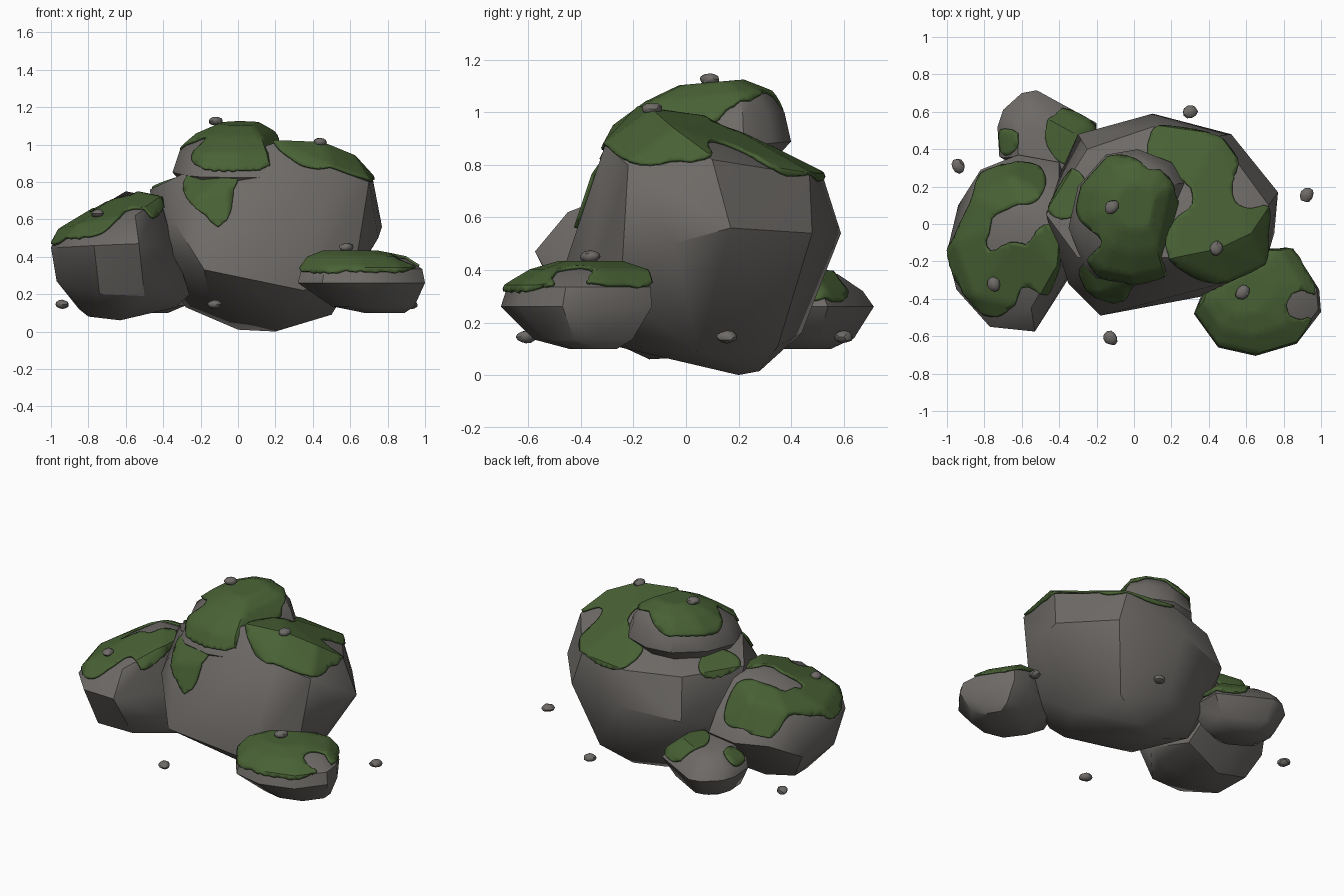
import bpy, bmesh, math, random
from mathutils import Vector, noise

if "Cube" in bpy.data.objects:
    bpy.data.objects.remove(bpy.data.objects["Cube"])

random.seed(4)


def material(name, rgb):
    m = bpy.data.materials.new(name)
    m.diffuse_color = (*rgb, 1)
    m.use_nodes = True
    m.node_tree.nodes["Principled BSDF"].inputs["Base Color"].default_value = m.diffuse_color
    return m


STONE = material("stone", (0.155, 0.145, 0.135))
MOSS = material("moss", (0.065, 0.12, 0.035))


def add_object(name, bm, mat, angle):
    me = bpy.data.meshes.new(name)
    bm.to_mesh(me)
    bm.free()
    me.materials.append(mat)
    ob = bpy.data.objects.new(name, me)
    bpy.context.collection.objects.link(ob)
    bpy.ops.object.select_all(action='DESELECT')
    ob.select_set(True)
    bpy.context.view_layer.objects.active = ob
    bpy.ops.object.shade_smooth_by_angle(angle=math.radians(angle))
    return ob


def rock(name, pts):
    """Faceted boulder: convex hull of its corner points."""
    bm = bmesh.new()
    for p in pts:
        bm.verts.new(p)
    res = bmesh.ops.convex_hull(bm, input=bm.verts[:])
    junk = {v for v in res["geom_interior"] + res["geom_unused"]
            if isinstance(v, bmesh.types.BMVert)}
    bmesh.ops.delete(bm, geom=list(junk), context='VERTS')
    bmesh.ops.recalc_face_normals(bm, faces=bm.faces[:])
    return add_object(name, bm, STONE, 35)


def stacked(outline, levels, tilt=0):
    """Corner points from a plan outline scaled and shifted at each height."""
    cx = sum(p[0] for p in outline) / len(outline)
    cy = sum(p[1] for p in outline) / len(outline)
    return [(cx + (x - cx) * s + dx, cy + (y - cy) * s + dy, z + tilt * (y - cy) * s)
            for z, s, dx, dy in levels for x, y in outline]


def moss(name, stone, patches, bare=(), up=0.35):
    """Thin shell on the upper faces, clipped to wobbly round patches."""
    bm = bmesh.new()
    bm.from_mesh(stone.data)
    for _ in range(6):
        long_edges = [e for e in bm.edges if e.calc_length() > 0.05]
        if not long_edges:
            break
        bmesh.ops.subdivide_edges(bm, edges=long_edges, cuts=1)
        bmesh.ops.triangulate(bm, faces=bm.faces[:])
    bm.normal_update()

    def field(v):
        p = Vector((v.co.x, v.co.y))
        f = max(r - (p - Vector((x, y))).length for x, y, r in patches)
        for x, y, r in bare:
            f = min(f, (p - Vector((x, y))).length - r)
        f += 0.035 * noise.noise(v.co * 7)
        return min(f, (v.normal.z - up) * 0.3)

    vals = {v: field(v) for v in bm.verts}
    for _ in range(3):  # soften the outline
        vals = {v: 0.4 * vals[v] + 0.6 * sum(vals[e.other_vert(v)] for e in v.link_edges)
                / len(v.link_edges) for v in bm.verts}
    out = bmesh.new()
    for face in bm.faces:
        vs, poly = face.verts[:], []
        for a, b in zip(vs, vs[1:] + vs[:1]):
            fa, fb = vals[a], vals[b]
            if fa > 0:
                poly.append(a.co.copy())
            if (fa > 0) != (fb > 0):
                poly.append(a.co.lerp(b.co, fa / (fa - fb)))
        if len(poly) > 2:
            out.faces.new([out.verts.new(c) for c in poly])
    bm.free()
    bmesh.ops.remove_doubles(out, verts=out.verts[:], dist=0.004)
    ob = add_object(name, out, MOSS, 40)
    mod = ob.modifiers.new("thickness", 'SOLIDIFY')
    mod.thickness, mod.offset = 0.014, 1


# Main boulder
main = rock("main_boulder", [
    (0, .2, .01), (.2, .2, 0), (.2, .28, .015), (-.28, .18, .13), (-.15, -.2, .15),
    (.33, -.27, .11), (.5, .05, .09), (.4, .35, .11), (.1, .44, .16), (-.22, .33, .16),
    (-.18, -.49, .33), (.35, -.39, .22), (.62, -.25, .3), (-.38, -.22, .42), (-.45, .15, .38),
    (.75, -.05, .5), (.77, .17, .56), (.52, .48, .54), (.1, .59, .54), (-.3, .48, .5),
    (-.35, -.32, .6), (-.2, -.36, .72), (.5, -.31, .87), (.7, -.22, .8), (.72, .1, .82),
    (.45, .47, .76), (.1, .52, .76), (-.25, .4, .76), (-.47, .05, .76), (-.3, -.18, .84),
    (.45, -.13, 1.0), (.2, -.18, 1.01), (.62, -.05, .93), (.25, .1, .97), (0, 0, .93)])
moss("main_moss", main,
     [(.22, .4, .15), (.4, .3, .16), (.46, .12, .14), (.35, -.1, .18), (.55, -.15, .2),
      (.65, .03, .09), (-.38, .17, .14)], [(.62, .17, .1)])
moss("main_front_moss", main, [(-.13, -.27, .145)], up=0.1)

# Left boulder
left = rock("left_boulder", [
    (-.8, -.15, .08), (-.63, -.14, .06), (-.63, .05, .07), (-.85, .05, .12), (-.33, -.15, .13),
    (-.33, .13, .14), (-.26, -.15, .2), (-.97, -.2, .27), (-.94, .1, .29), (-.74, -.44, .2),
    (-.5, -.42, .19), (-1, -.15, .45), (-.95, -.35, .45), (-.77, -.55, .46), (-.53, -.575, .47),
    (-.62, .37, .4), (-.82, .29, .4), (-.4, .33, .4), (-.34, -.25, .45), (-.95, -.1, .54),
    (-.85, -.38, .56), (-.55, -.45, .62), (-.42, -.22, .71), (-.6, .02, .75), (-.4, .1, .71),
    (-.65, .24, .64), (-.85, .14, .58)])
moss("left_moss", left,
     [(-.75, .2, .15), (-.58, .22, .12), (-.9, 0, .13), (-.9, -.2, .13), (-.77, -.32, .16),
      (-.65, -.22, .12), (-.45, -.25, .13), (-.45, -.1, .11)], [(-.64, -.02, .09)])

# Flat stone at the front right
flat = rock("flat_stone", stacked(
    [(.32, -.48), (.45, -.66), (.65, -.705), (.87, -.64), (1, -.47), (.99, -.35),
     (.85, -.13), (.72, -.13), (.4, -.28)],
    [(.1, .32, .1, .07), (.135, .65, .05, .03), (.26, 1, 0, 0), (.335, .95, 0, .01),
     (.39, .76, -.03, .05), (.42, .42, -.08, .06)]))
moss("flat_moss", flat, [(.55, -.45, .26), (.75, -.35, .25), (.8, -.5, .19), (.65, -.55, .17)],
     [(.88, -.42, .08)])

# Small stone at the back left
back = rock("back_stone", stacked(
    [(-.73, .52), (-.7, .61), (-.6, .7), (-.52, .715), (-.2, .54), (-.2, .3),
     (-.45, .2), (-.72, .36)],
    [(.1, .45, 0, -.04), (.14, .75, 0, -.02), (.26, 1, 0, 0), (.32, .9, 0, -.02),
     (.385, .6, .02, -.05)]))
moss("back_moss", back, [(-.33, .47, .16), (-.68, .44, .08)])

# Capping stone on top, tipped slightly forward
cap = rock("cap_stone", stacked(
    [(-.35, -.02), (-.27, -.22), (-.2, -.29), (0, -.33), (.17, -.3), (.21, -.1),
     (.28, .22), (.2, .33), (.02, .4), (-.15, .37), (-.3, .2)],
    [(.78, .8, 0, 0), (.855, 1, 0, 0), (.97, .88, 0, .02), (1.05, .64, .02, .055),
     (1.1, .33, .04, .07)], tilt=.09))
moss("cap_moss", cap, [(-.1, .15, .22), (.02, -.1, .25), (.05, .1, .2), (-.1, -.2, .15)],
     [(-.22, -.1, .06), (.27, .2, .08)])

# Loose pebbles on the stones and around the base
for i, (x, y, z) in enumerate([
        (-.12, .09, 1.125), (.44, -.13, 1.012), (-.75, -.32, .63), (.58, -.365, .45),
        (-.94, .31, .145), (.3, .6, .145), (.925, .155, .145), (-.125, -.61, .145)]):
    bm = bmesh.new()
    bmesh.ops.create_icosphere(bm, subdivisions=2, radius=1)
    turn = random.uniform(0, math.pi)
    for v in bm.verts:
        c = v.co * random.uniform(0.88, 1.04)
        px, py = c.x * .043, c.y * .036
        v.co = (x + px * math.cos(turn) - py * math.sin(turn),
                y + px * math.sin(turn) + py * math.cos(turn), z + c.z * .025)
    add_object(f"pebble_{i + 1}", bm, STONE, 35)
